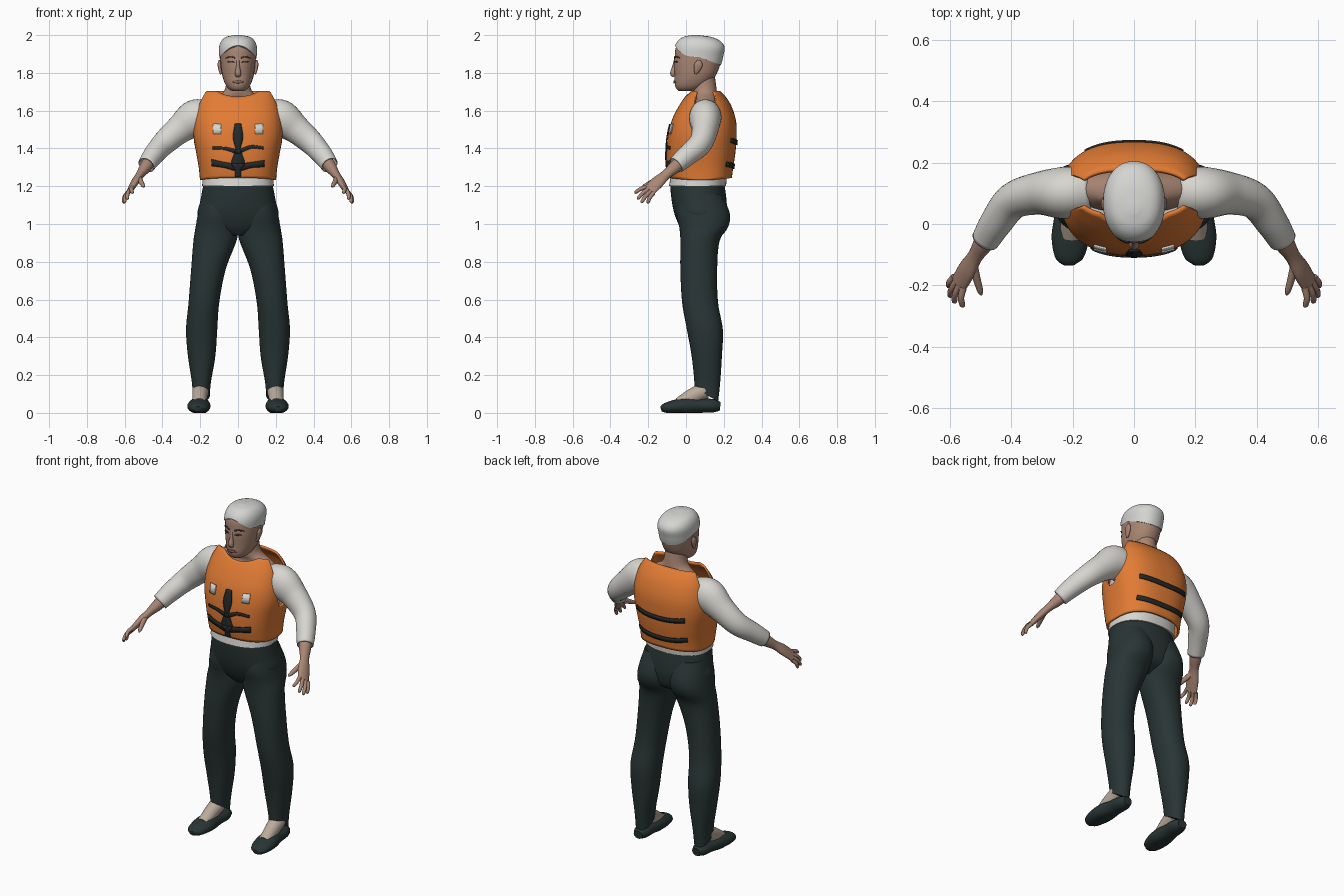
import bpy, bmesh, math
from mathutils import Vector

cube = bpy.data.objects.get("Cube")
if cube:
    bpy.data.objects.remove(cube, do_unlink=True)


def colour(name, r, g, b):
    m = bpy.data.materials.new(name)
    m.diffuse_color = (r, g, b, 1)
    m.use_nodes = True
    bsdf = m.node_tree.nodes["Principled BSDF"]
    bsdf.inputs["Base Color"].default_value = (r, g, b, 1)
    bsdf.inputs["Roughness"].default_value = 0.8
    return m


SKIN = colour("skin", .40, .24, .175)
PALE = colour("pale_foot_skin", .50, .41, .33)
HAIR = colour("white_hair", .66, .66, .64)
CLOTH = colour("off_white_cloth", .68, .67, .63)
ORANGE = colour("orange", .76, .20, .035)
DARK = colour("dark_green_grey", .022, .035, .035)
BLACK = colour("black_webbing", .018, .022, .021)
BROWN = colour("dark_brown", .06, .04, .03)
LIP = colour("lip_brown", .27, .13, .10)


def finish(name, rings, mat, caps=True, closed=True, mirror=False, thick=0, offset=-1):
    """Skin a list of vertex rings into a smooth object."""
    bm = bmesh.new()
    vs = [[bm.verts.new(p) for p in ring] for ring in rings]
    n = len(vs[0])
    for a, b in zip(vs, vs[1:]):
        for j in range(n if closed else n - 1):
            k = (j + 1) % n
            bm.faces.new((a[j], a[k], b[k], b[j]))
    if caps:
        bm.faces.new(vs[0][::-1])
        bm.faces.new(vs[-1])
    if closed:
        bmesh.ops.recalc_face_normals(bm, faces=bm.faces)
    me = bpy.data.meshes.new(name)
    bm.to_mesh(me)
    bm.free()
    me.materials.append(mat)
    ob = bpy.data.objects.new(name, me)
    bpy.context.collection.objects.link(ob)
    bpy.ops.object.select_all(action='DESELECT')
    ob.select_set(True)
    bpy.context.view_layer.objects.active = ob
    bpy.ops.object.shade_smooth_by_angle(angle=math.radians(50))
    if thick:
        s = ob.modifiers.new("thickness", 'SOLIDIFY')
        s.thickness, s.offset = thick, offset
    if mirror:
        ob.modifiers.new("mirror", 'MIRROR').use_clip = False
    return ob


def spline(rows, t):
    """Smooth interpolation of rows keyed by their first value."""
    t = min(max(t, rows[0][0]), rows[-1][0])
    last = len(rows) - 1
    i = max(k for k in range(last) if rows[k][0] <= t)
    a, b = rows[i], rows[i + 1]
    p, q = rows[max(i - 1, 0)], rows[min(i + 2, last)]
    h = b[0] - a[0]
    s = (t - a[0]) / h
    out = []
    for c in range(1, len(a)):
        ma = (b[c] - p[c]) / (b[0] - p[0]) * h
        mb = (q[c] - a[c]) / (q[0] - a[0]) * h
        out.append(a[c] + s * (ma + s * (3 * (b[c] - a[c]) - 2 * ma - mb
                                         + s * (ma + mb - 2 * (b[c] - a[c])))))
    return out


def shell(name, prof, mat, low=None, high=None, power=2, count=24, dome=False, segs=64, **kw):
    """Stack of oval sections; low and high trim the edge by direction."""
    low = low or (lambda u, v: prof[0][0])
    high = high or (lambda u, v: prof[-1][0])
    rings = []
    for i in range(count + 1):
        t = i / count
        t = math.sin(t * math.pi / 2) if dome else t
        ring = []
        for j in range(segs):
            c, s = math.cos(j * math.tau / segs), math.sin(j * math.tau / segs)
            u = math.copysign(abs(c) ** (2 / power), c)
            v = math.copysign(abs(s) ** (2 / power), s)
            z = low(u, v) + t * (high(u, v) - low(u, v))
            x0, x1, y0, y1 = spline(prof, z)
            ring.append(((x0 + x1) / 2 + u * (x1 - x0) / 2, (y0 + y1) / 2 + v * (y1 - y0) / 2, z))
        rings.append(ring)
    return finish(name, rings, mat, **kw)


def tube(name, path, mat, wide=(0, 0, 1), segs=20, steps=4, floor=False, **kw):
    """Oval tube along points of x, y, z, wide radius, thin radius."""
    rows = [(i, *p) for i, p in enumerate(path)]
    total = (len(path) - 1) * steps
    pts = [spline(rows, i / steps) for i in range(total + 1)]
    rings = []
    for i, p in enumerate(pts):
        t = (Vector(pts[min(i + 1, total)][:3]) - Vector(pts[max(i - 1, 0)][:3])).normalized()
        a = Vector(wide)
        a = (a - t * a.dot(t)).normalized()
        b = t.cross(a)
        ring = []
        for j in range(segs):
            w = j * math.tau / segs
            q = Vector(p[:3]) + a * math.cos(w) * p[3] + b * math.sin(w) * p[4]
            if floor:
                q.z = max(q.z, 0)
            ring.append(q)
        rings.append(ring)
    return finish(name, rings, mat, **kw)


def ribbon(name, prof, pts, mat, power, side=-1, vertical=False, lift=.004, **kw):
    """Thin plate lying on a shell; points are x, z, half width."""
    rings = []
    rows = [(i, *p) for i, p in enumerate(pts)]
    for i in range((len(pts) - 1) * 6 + 1):
        x, z, h = spline(rows, i / 6)
        ring = []
        for d in (-h, 0, h):
            px, pz = (x + d, z) if vertical else (x, z + d)
            x0, x1, y0, y1 = spline(prof, pz)
            bulge = max(0, 1 - abs(px / x1) ** power) ** (1 / power)
            ring.append((px, (y0 + y1) / 2 + side * (bulge * (y1 - y0) / 2 + lift), pz))
        rings.append(ring)
    return finish(name, rings, mat, caps=False, closed=False, thick=.006, offset=0, **kw)


def even(rows):
    """Symmetric section rows from height, half width, front, back."""
    return [(z, -r, r, f, b) for z, r, f, b in rows]


def ramp(t):
    t = min(max(t, 0), 1)
    return t * t * (3 - 2 * t)


# Trousers
hips = even([(.94, .05, .0, .12), (.98, .17, -.03, .19), (1.05, .213, -.06, .215),
             (1.12, .2, -.075, .215), (1.2, .185, -.083, .205), (1.235, .178, -.08, .2)])
shell("trouser_hips", hips, DARK, power=2.2)
leg = [(.06, .15, .24, .045, .17), (.15, .145, .243, .045, .18), (.3, .12, .265, .03, .19),
       (.44, .11, .275, .005, .195), (.58, .1, .262, -.02, .17), (.76, .065, .248, -.03, .165),
       (.92, .005, .235, -.03, .18), (.98, -.003, .225, -.035, .222),
       (1.05, -.005, .213, -.05, .233), (1.16, .0, .19, -.04, .19)]
shell("trouser_legs", leg, DARK, low=lambda u, v: .095 - .035 * v, power=2.15, count=40, mirror=True)

# Feet and shoes
tube("feet", [(.205, -.04, .05, .035, .03), (.202, .03, .085, .04, .042), (.197, .1, .12, .045, .045)],
     PALE, wide=(1, 0, 0), mirror=True)
tube("shoes", [(.212, -.132, .02, .02, .014), (.212, -.11, .026, .046, .026), (.208, -.05, .034, .061, .038),
               (.204, .01, .038, .058, .046), (.2, .07, .038, .05, .038),
               (.196, .14, .038, .046, .036), (.194, .18, .034, .028, .024)],
     DARK, wide=(1, 0, 0), floor=True, mirror=True)

# Shirt
shirt = even([(1.2, .19, -.09, .212), (1.3, .185, -.075, .22), (1.5, .2, -.06, .22), (1.6, .19, .02, .18)])
shell("shirt_body", shirt, CLOTH, power=2.3)
tube("shirt_sleeves", [(.14, .11, 1.575, .075, .075), (.225, .102, 1.56, .098, .085),
                       (.31, .1, 1.5, .076, .07), (.395, .075, 1.425, .064, .06),
                       (.45, .005, 1.362, .055, .053), (.485, -.052, 1.312, .047, .046)],
     CLOTH, segs=32, steps=6, caps=False, mirror=True, thick=.006)

# Neck and shoulders
neck = even([(1.55, .2, .02, .18), (1.62, .195, .04, .18), (1.66, .14, .05, .17), (1.69, .085, .04, .165),
             (1.73, .065, .035, .16), (1.8, .06, .03, .15)])
shell("neck", neck, SKIN)

# Life vest
vest = even([(1.22, .2, -.085, .24), (1.3, .208, -.1, .25), (1.38, .222, -.103, .262), (1.47, .238, -.095, .268),
             (1.55, .236, -.075, .264), (1.63, .218, -.035, .238), (1.68, .198, .0, .205), (1.71, .185, .025, .175)])


def vest_top(u, v):
    dip = .03 * max(0, 1 - (u / .6) ** 2) if v < 0 else 0
    return 1.43 + .275 * ramp((abs(v) - .1) / .5) - dip


shell("life_vest", vest, ORANGE, low=lambda u, v: 1.232 + .012 * v * v, high=vest_top, power=2.5, count=32,
      segs=128, caps=False, thick=.012)
ribbon("front_zip_strap", vest, [(0, 1.53, .017), (0, 1.46, .027), (0, 1.4, .014), (0, 1.37, .022),
                                 (0, 1.32, .036), (0, 1.29, .016), (0, 1.25, .017)], BLACK, 2.5, vertical=True)
ribbon("upper_front_strap", vest, [(-.135, 1.402, .007), (-.07, 1.4, .008), (0, 1.385, .012),
                                   (.07, 1.408, .009), (.135, 1.402, .007)], BLACK, 2.5)
ribbon("lower_front_strap", vest, [(-.14, 1.325, .018), (-.07, 1.312, .015), (0, 1.3, .02),
                                   (.07, 1.312, .015), (.14, 1.32, .018)], BLACK, 2.5)
for label, z in (("upper", 1.43), ("lower", 1.305)):
    ribbon(label + "_back_strap", vest, [(x, z + .012 * (x / .16) ** 2, .013) for x in (-.16, -.08, 0, .08, .16)],
           BLACK, 2.5, side=1)
ribbon("reflector_patches", vest, [(.09, 1.503, .026), (.11, 1.503, .027), (.131, 1.503, .027)],
       CLOTH, 2.5, mirror=True)

# Forearms, palms and fingers
across = Vector((.035, .04, -.04))
tube("forearms_and_palms", [(.45, .005, 1.36, .036, .036), (.49, -.06, 1.3, .034, .032), (.518, -.105, 1.262, .027, .022),
                            (.545, -.15, 1.222, .036, .02), (.572, -.195, 1.177, .036, .014)],
     SKIN, wide=across, mirror=True)
tips = {"index": (.56, -.272, 1.165), "middle": (.588, -.258, 1.132),
        "ring": (.603, -.238, 1.113), "little": (.606, -.205, 1.11)}
for i, (finger, tip) in enumerate(tips.items()):
    base = Vector((.572, -.19, 1.18)) + across * (i / 3 - .5) * .85
    mid = base.lerp(Vector(tip), .5) + Vector((.006, -.002, .004))
    tube(finger + "_fingers", [(*base, .012, .012), (*mid, .0105, .0105), (*base.lerp(Vector(tip), .9), .009, .009),
                               (*tip, .003, .003)], SKIN, wide=across, segs=10, mirror=True)
tube("thumbs", [(.525, -.13, 1.245, .018, .015), (.513, -.18, 1.222, .014, .013),
                (.502, -.218, 1.203, .01, .01), (.498, -.232, 1.196, .003, .003)], SKIN, segs=10, mirror=True)

# Head
head = even([(1.705, .035, -.04, .05), (1.72, .055, -.054, .09), (1.75, .072, -.06, .13), (1.79, .084, -.06, .16),
             (1.84, .09, -.063, .18), (1.88, .093, -.06, .19), (1.93, .094, -.055, .197), (1.965, .08, -.035, .17),
             (1.985, .053, -.004, .12), (1.993, .012, .035, .06)])
shell("head", head, SKIN, power=2.15, count=40, dome=True)
scalp = [(z + .007, a - .006, b + .006, c - .006, d + .007) for z, a, b, c, d in head]
shell("hair", scalp, HAIR, low=lambda u, v: 1.885 + .06 * max(-v, 0) ** 3 - .045 * max(v, 0),
      high=lambda u, v: 2.0, power=2.15, dome=True)
tube("nose", [(0, -.054, 1.875, .008, .008), (0, -.062, 1.83, .01, .012), (0, -.069, 1.797, .017, .015),
              (0, -.06, 1.782, .012, .008)], SKIN, wide=(1, 0, 0))
tube("ears", [(.09, .05, 1.795, .006, .006), (.095, .058, 1.815, .016, .008), (.099, .066, 1.845, .022, .009),
              (.097, .068, 1.868, .008, .005)], SKIN, wide=(0, 1, 0), mirror=True)
ribbon("eyebrows", head, [(.016, 1.88, .004), (.04, 1.886, .004), (.064, 1.879, .002)],
       BROWN, 2.15, lift=.002, mirror=True)
ribbon("eyes", head, [(.02, 1.857, .001), (.036, 1.859, .005), (.055, 1.858, .001)],
       BROWN, 2.15, lift=.002, mirror=True)
ribbon("lips", head, [(-.03, 1.751, .001), (-.012, 1.753, .007), (0, 1.752, .007), (.012, 1.753, .007),
                      (.03, 1.751, .001)], LIP, 2.15, lift=.003)
